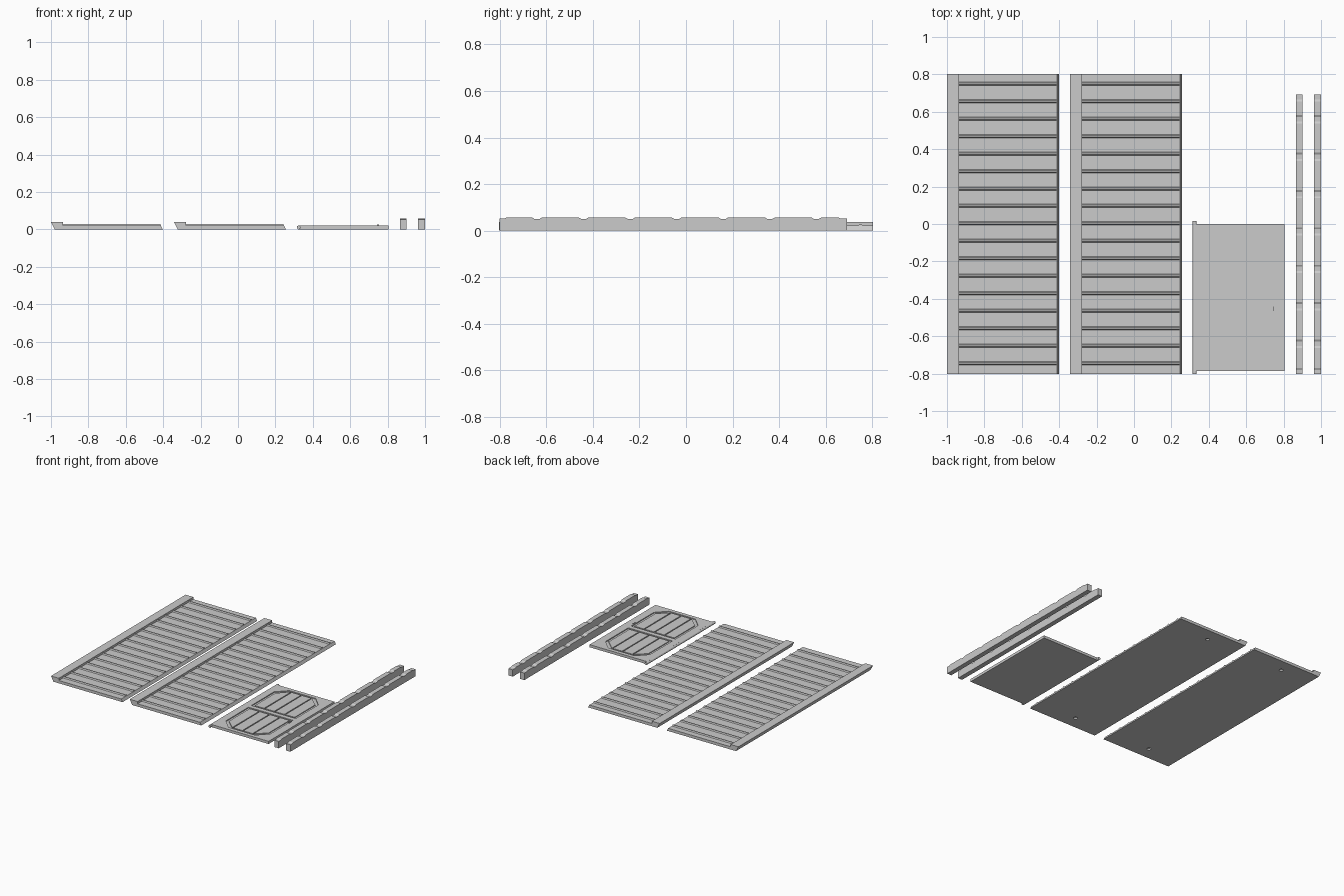
import bpy, bmesh, math
from mathutils import Vector

if "Cube" in bpy.data.objects:
    bpy.data.objects.remove(bpy.data.objects["Cube"])

grey = bpy.data.materials.new("plain_grey")
grey.diffuse_color = (0.6, 0.6, 0.6, 1)
grey.use_nodes = True
grey.node_tree.nodes["Principled BSDF"].inputs["Base Color"].default_value = grey.diffuse_color


def add_prism(bm, profile, axis, a, b):
    """Extrude a 2D outline from a to b along the axis."""
    def place(u, v, w):
        return {"x": (w, u, v), "y": (u, w, v), "z": (u, v, w)}[axis]
    face = bm.faces.new([bm.verts.new(place(u, v, a)) for u, v in profile])
    ext = bmesh.ops.extrude_face_region(bm, geom=[face])["geom"]
    d = Vector(place(0, 0, b - a))
    bmesh.ops.translate(bm, verts=[e for e in ext if isinstance(e, bmesh.types.BMVert)], vec=d)


def make(name, prisms):
    bm = bmesh.new()
    for p in prisms:
        add_prism(bm, *p)
    bmesh.ops.recalc_face_normals(bm, faces=bm.faces)
    me = bpy.data.meshes.new(name)
    bm.to_mesh(me)
    bm.free()
    me.materials.append(grey)
    ob = bpy.data.objects.new(name, me)
    bpy.context.collection.objects.link(ob)
    return ob


def rect(u0, u1, v0, v1):
    return [(u0, v0), (u1, v0), (u1, v1), (u0, v1)]


def circle(cu, cv, r, n):
    return [(cu + r * math.cos(2 * math.pi * i / n), cv + r * math.sin(2 * math.pi * i / n))
            for i in range(n)]


def cut(ob, name, prisms):
    cutter = make(name, prisms)
    cutter.hide_render = True
    cutter.hide_viewport = True
    mod = ob.modifiers.new("cut", "BOOLEAN")
    mod.operation = "DIFFERENCE"
    mod.solver = "EXACT"
    mod.object = cutter


# Two ridged roof panels with a raised, undercut rim
for side, x in (("left", -1.0), ("right", -0.342)):
    slab = [(x + 0.02, 0), (x + 0.598, 0), (x + 0.587, 0.021), (x + 0.065, 0.021),
            (x + 0.065, 0.038), (x, 0.038)]
    panel = make(side + "_roof_panel", [(slab, "y", -0.803, 0.803)])
    # Round sockets underneath
    cut(panel, side + "_socket_cutter",
        [(circle(x + 0.275, y, 0.014, 16), "z", -0.01, 0.012) for y in (-0.705, 0.705)])
    # Raised battens across the panel
    battens = []
    for i in range(17):
        y = 0.003 + (i - 8) * 0.0933
        prof = [(y - 0.010, 0.020), (y + 0.010, 0.020), (y + 0.004, 0.029), (y - 0.004, 0.029)]
        battens.append((prof, "x", x + 0.06, x + 0.585))
    make(side + "_roof_battens", battens)

# Hatch: plate with two recessed fields, chamfered at the outer corners
door = make("door_plate", [(rect(0.323, 0.805, -0.785, 0), "z", 0, 0.02)])
MID = -0.3925


def field(x0, x1, ytop, ybot, c, flip):
    pts = [(x0, ybot), (x1, ybot), (x1, ytop - c), (x1 - c, ytop), (x0 + c, ytop), (x0, ytop - c)]
    return [(u, 2 * MID - v if flip else v) for u, v in pts]


cut(door, "door_recess_cutter",
    [(field(0.375, 0.745, -0.03, -0.375, 0.075, f), "z", 0.013, 0.03) for f in (False, True)])

# Upright planks inside each field
planks = []
for flip in (False, True):
    for i in range(4):
        x0, x1 = 0.39 + i * 0.085, 0.39 + (i + 1) * 0.085
        t0 = -0.115 if i == 0 else -0.043
        t1 = -0.115 if i == 3 else -0.043
        pts = [(x0 + 0.004, -0.362), (x1 - 0.004, -0.362), (x1 - 0.004, t1), (x0 + 0.004, t0)]
        planks.append(([(u, 2 * MID - v if flip else v) for u, v in pts], "z", 0.012, 0.019))
make("door_planks", planks)

# Hinge pin along the door edge and a small handle
make("door_hinge_pin", [(circle(0.324, 0.01, 0.01, 16), "y", -0.802, 0.016)])
make("door_handle", [(rect(0.744, 0.753, -0.465, -0.44), "z", 0.018, 0.026)])

# Two beams with shallow notches along the top
top = [(-0.802, 0.052), (-0.78, 0.052), (-0.77, 0.057)]
for i in range(7):
    y = -0.64 + 0.2 * i
    top += [(y - 0.022, 0.057), (y - 0.012, 0.051), (y + 0.012, 0.051), (y + 0.022, 0.057)]
top += [(0.655, 0.057), (0.665, 0.052), (0.692, 0.052)]
beam = [(0.692, 0), (-0.802, 0)] + top
for name, x in (("inner_beam", 0.866), ("outer_beam", 0.963)):
    make(name, [(beam, "x", x, x + 0.036)])
